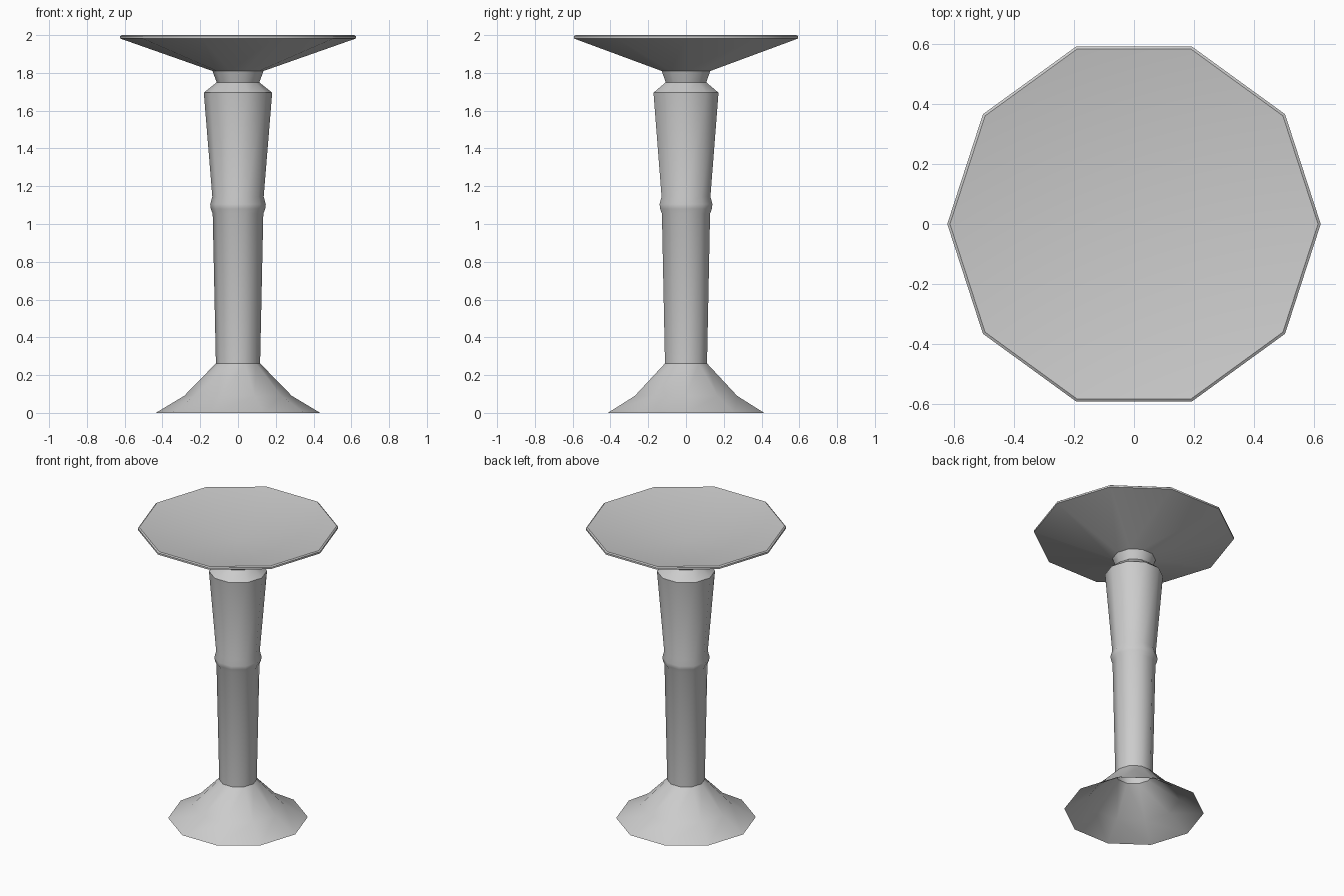
import bpy, bmesh, math

if "Cube" in bpy.data.objects:
    bpy.data.objects.remove(bpy.data.objects["Cube"])

SIDES = 10

def lathe(name, profile, tip_z=None):
    """Revolve (radius, z) points into a ten-sided shell, optionally closed by a centre point."""
    bm = bmesh.new()
    rings = []
    for r, z in profile:
        rings.append([bm.verts.new((r * math.cos(i * math.tau / SIDES),
                                    r * math.sin(i * math.tau / SIDES), z))
                      for i in range(SIDES)])
    for a, b in zip(rings, rings[1:]):
        for i in range(SIDES):
            j = (i + 1) % SIDES
            bm.faces.new((a[i], a[j], b[j], b[i]))
    if tip_z is not None:
        tip = bm.verts.new((0, 0, tip_z))
        last = rings[-1]
        for i in range(SIDES):
            bm.faces.new((last[i], last[(i + 1) % SIDES], tip))
    mesh = bpy.data.meshes.new(name)
    bm.to_mesh(mesh)
    bm.free()
    ob = bpy.data.objects.new(name, mesh)
    bpy.context.collection.objects.link(ob)
    bpy.ops.object.select_all(action='DESELECT')
    ob.select_set(True)
    bpy.context.view_layer.objects.active = ob
    bpy.ops.object.shade_smooth_by_angle(angle=math.radians(40))
    return ob

# Flared foot, hollow and open underneath
lathe("foot", [(0.435, 0), (0.285, 0.09), (0.117, 0.262)])

# Column with a ring band, tapered upper half and pinched shoulder
lathe("column", [(0.117, 0.262), (0.134, 1.055), (0.144, 1.08), (0.147, 1.105),
                 (0.136, 1.145), (0.181, 1.695), (0.113, 1.75), (0.135, 1.81)])

# Wide conical table top with thin rim and a shallow dished surface
lathe("table_top", [(0.135, 1.81), (0.624, 1.982), (0.624, 1.994), (0.615, 2.0)],
      tip_z=1.9)
